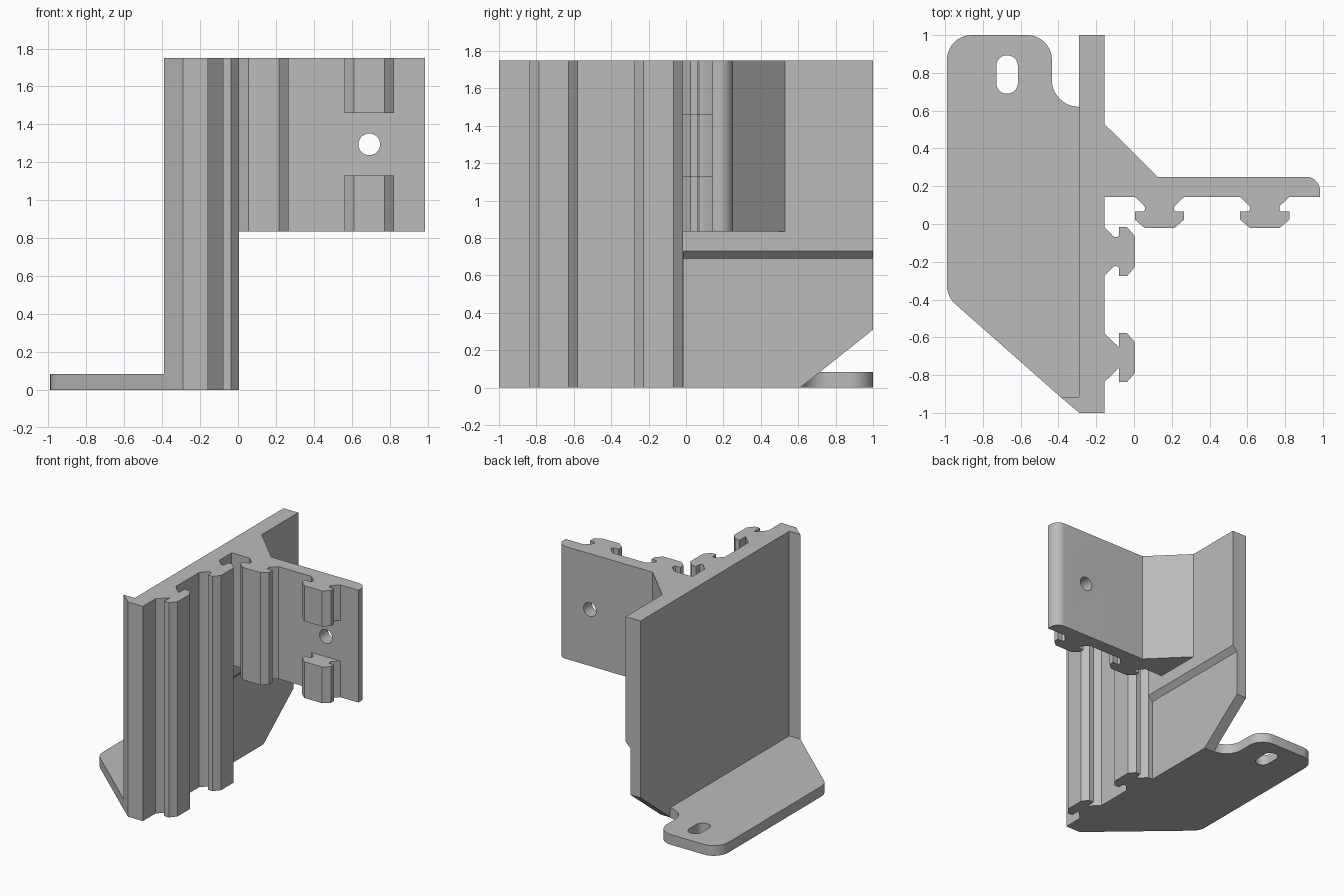
import bpy, bmesh, math
from mathutils import Vector

cube = bpy.data.objects.get("Cube")
if cube:
    bpy.data.objects.remove(cube, do_unlink=True)

grey = bpy.data.materials.new("plain_grey")
grey.use_nodes = True
colour = (0.5, 0.5, 0.5, 1)
grey.diffuse_color = colour
grey.node_tree.nodes["Principled BSDF"].inputs["Base Color"].default_value = colour

TOP = 1.75
WALL_IN, WALL_OUT = -0.29, -0.157   # the two faces of the upright wall
ARM_FRONT, ARM_BACK, ARM_Z = 0.143, 0.25, 0.835


def rounded(points, steps=10):
    """Outline from (x, y, radius) corners, with each corner filleted."""
    out = []
    for i, (x, y, r) in enumerate(points):
        p = Vector((x, y))
        if not r:
            out.append(p)
            continue
        a = (Vector(points[i - 1][:2]) - p).normalized()
        b = (Vector(points[(i + 1) % len(points)][:2]) - p).normalized()
        half = a.angle(b) / 2
        centre = p + (a + b).normalized() * (r / math.sin(half))
        start = p + a * (r / math.tan(half)) - centre
        end = p + b * (r / math.tan(half)) - centre
        sweep = math.pi - 2 * half
        for k in range(steps + 1):
            t = k / steps
            out.append(centre + (start * math.sin((1 - t) * sweep)
                                 + end * math.sin(t * sweep)) / math.sin(sweep))
    return out


def prism(name, outline, lo, hi, axis="z"):
    """Extrude a flat outline between lo and hi along an axis."""
    place = {"x": lambda a, b: (lo, a, b),
             "y": lambda a, b: (a, lo, b),
             "z": lambda a, b: (a, b, lo)}[axis]
    move = Vector([hi - lo if c == axis else 0 for c in "xyz"])
    bm = bmesh.new()
    face = bm.faces.new([bm.verts.new(place(*p)) for p in outline])
    grown = bmesh.ops.extrude_face_region(bm, geom=[face], use_keep_orig=True)
    bmesh.ops.translate(bm, vec=move,
                        verts=[g for g in grown["geom"] if isinstance(g, bmesh.types.BMVert)])
    bmesh.ops.remove_doubles(bm, verts=bm.verts, dist=0.0005)
    bmesh.ops.recalc_face_normals(bm, faces=bm.faces)
    mesh = bpy.data.meshes.new(name)
    bm.to_mesh(mesh)
    bm.free()
    mesh.materials.append(grey)
    obj = bpy.data.objects.new(name, mesh)
    bpy.context.collection.objects.link(obj)
    return obj


def select(obj):
    bpy.ops.object.select_all(action="DESELECT")
    obj.select_set(True)
    bpy.context.view_layer.objects.active = obj


def cut(obj, cutter):
    cutter.hide_render = True
    mod = obj.modifiers.new("cut", "BOOLEAN")
    mod.operation, mod.solver, mod.object = "DIFFERENCE", "EXACT", cutter
    select(obj)
    bpy.ops.object.modifier_apply(modifier=mod.name)
    bpy.data.objects.remove(cutter, do_unlink=True)


# Rail cross-sections as (half width, distance out from the surface)
HEAD = [(0.13, 0.078), (0.13, 0.12), (0.08, 0.163)]
SHARP = [(0.13, 0), (0.053, 0.078)] + HEAD
ROUND = [(0.13, 0), (0.082, 0.046), (0.077, 0.056), (0.078, 0.068), (0.086, 0.078)] + HEAD


def rail(centre, section):
    """Full rail section as (along, out) pairs, in increasing order along."""
    return ([(centre - w, d) for w, d in section]
            + [(centre + w, d) for w, d in reversed(section)])


# Upright wall with its pointed front edge and two full-height rails
side = [(WALL_OUT + d, y) for y, d in rail(-0.707, SHARP) + rail(-0.146, ROUND)]
wall = prism("upright_wall",
             [(WALL_IN, 1), (WALL_IN, -0.915), (-0.39, -0.915), (WALL_IN, -1), (WALL_OUT, -1)]
             + side + [(WALL_OUT, 1)], 0, TOP)
# Shallow recess with a sloped upper edge, and the cut-off lower back corner
cut(wall, prism("recess_cutter",
                [(-0.198, -0.1), (-0.198, 0.69), (-0.098, 0.79), (-0.098, -0.1)],
                -0.014, 1.1, "y"))
cut(wall, prism("corner_cutter",
                [(0.485, -0.1), (1.126, 0.41), (1.126, -0.1)], -0.5, 0.3, "x"))

# Side arm with diagonal brace, one full rail and a round screw hole
under = [(x, ARM_FRONT - d) for x, d in rail(0.135, ROUND)]
arm_outline = rounded([(0.985, ARM_FRONT, 0), (0.985, ARM_BACK, 0.075), (0.125, ARM_BACK, 0),
                       (WALL_OUT, 0.53, 0), (WALL_OUT, ARM_FRONT, 0)])
arm = prism("side_arm", arm_outline + under, ARM_Z, TOP)
circle = [(0.692 + 0.057 * math.cos(math.tau * k / 32),
           1.295 + 0.057 * math.sin(math.tau * k / 32)) for k in range(32)]
cut(arm, prism("hole_cutter", circle, 0.05, 0.35, "y"))

# Outer rail, split into an upper and a lower block
split = [(x, ARM_FRONT - d) for x, d in rail(0.692, ROUND)]
lower = prism("lower_rail_block", split, ARM_Z, 1.13)
upper = prism("upper_rail_block", split, 1.46, TOP)

# Foot plate with rounded corners and a slotted hole
foot = prism("foot_plate", rounded([
    (-0.99, 1, 0.13), (-0.435, 1, 0.13), (-0.435, 0.62, 0.144), (WALL_IN, 0.62, 0),
    (WALL_IN, -0.915, 0), (-0.39, -0.915, 0), (-0.99, -0.385, 0.13)]), 0, 0.083)
slot = rounded([(x, y, 0.056) for x, y in
                [(-0.729, 0.69), (-0.615, 0.69), (-0.615, 0.893), (-0.729, 0.893)]])
cut(foot, prism("slot_cutter", slot, -0.1, 0.2))

for part in (wall, arm, lower, upper, foot):
    select(part)
    bpy.ops.object.shade_smooth_by_angle(angle=math.radians(25))
